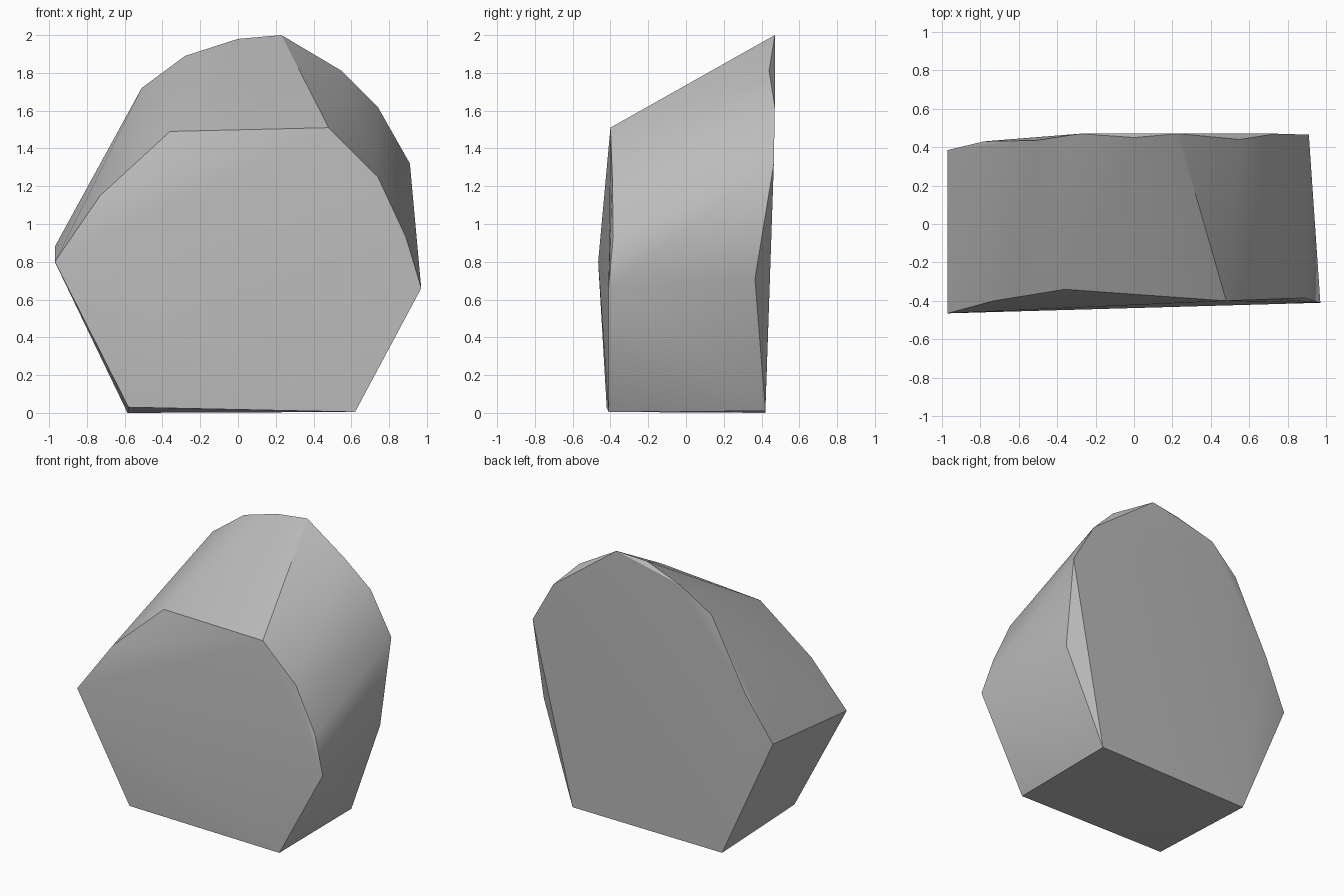
import bpy
import bmesh
from math import radians
from mathutils import Vector

# Remove the default object only
default_object = bpy.data.objects.get("Cube")
if default_object:
    bpy.data.objects.remove(default_object, do_unlink=True)


def make_material(name, color):
    """Create a plain matte material with one flat colour."""
    material = bpy.data.materials.new(name)
    material.use_nodes = True
    material.diffuse_color = color
    shader = material.node_tree.nodes["Principled BSDF"]
    shader.inputs["Base Color"].default_value = color
    shader.inputs["Roughness"].default_value = 0.9
    return material


def make_hull(name, corners, material, sharp_angle):
    """Wrap a convex stone around the corners of its outlines."""
    bm = bmesh.new()
    for corner in corners:
        bm.verts.new(Vector(corner))
    hull = bmesh.ops.convex_hull(bm, input=bm.verts[:])
    loose = [g for g in hull["geom_interior"] if isinstance(g, bmesh.types.BMVert)]
    bmesh.ops.delete(bm, geom=loose, context="VERTS")
    bmesh.ops.recalc_face_normals(bm, faces=bm.faces[:])

    mesh = bpy.data.meshes.new(name)
    bm.to_mesh(mesh)
    bm.free()
    mesh.materials.append(material)
    stone = bpy.data.objects.new(name, mesh)
    bpy.context.collection.objects.link(stone)

    # Soft broad faces, crisp chipped edges
    bpy.ops.object.select_all(action="DESELECT")
    stone.select_set(True)
    bpy.context.view_layer.objects.active = stone
    bpy.ops.object.shade_smooth_by_angle(angle=sharp_angle)
    return stone


# Front outline, clockwise from the left corner
front_outline = [
    (-.97, -.465, .8), (-.73, -.4, 1.15), (-.36, -.34, 1.49),
    (.48, -.4, 1.51), (.74, -.39, 1.25), (.89, -.385, .93),
    (.97, -.41, .66), (.62, -.41, .005), (-.58, -.42, .03),
]

# Back outline, taller than the front so the top slopes forward
back_outline = [
    (-.97, .385, .88), (-.78, .43, 1.21), (-.51, .435, 1.72),
    (-.28, .47, 1.89), (0, .45, 1.98), (.23, .47, 2),
    (.55, .44, 1.81), (.74, .47, 1.62), (.91, .465, 1.32),
    (.89, .365, .71), (.62, .42, .01), (-.585, .42, 0),
]

stone_grey = make_material("stone_grey", (.5, .5, .5, 1))
make_hull("rock", front_outline + back_outline, stone_grey, radians(30))
